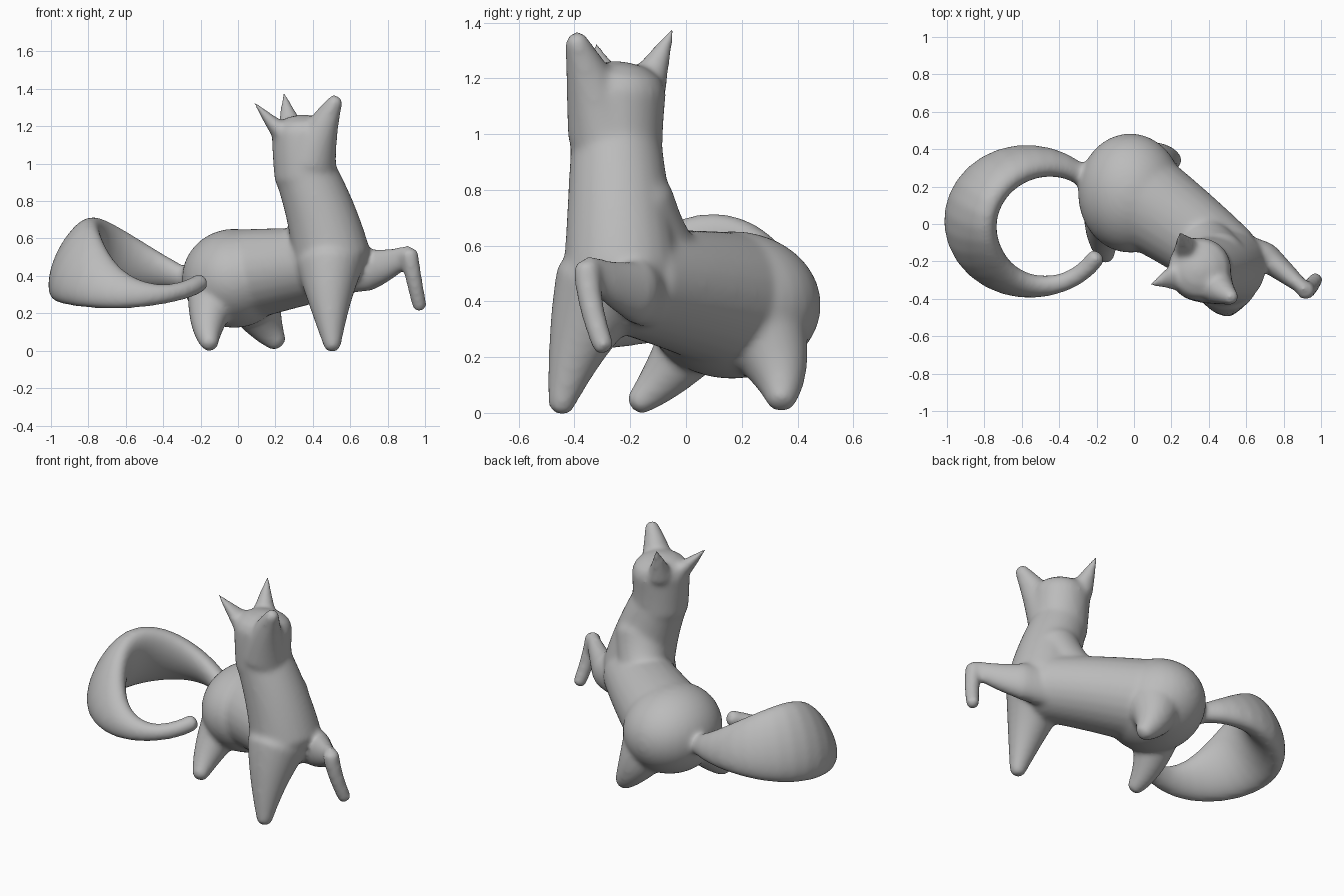
import bpy, bmesh, math
from mathutils import Vector, Matrix

if "Cube" in bpy.data.objects:
    bpy.data.objects.remove(bpy.data.objects["Cube"], do_unlink=True)

SIDES, STEPS = 24, 24
Y_AXIS, Z_AXIS = Vector((0, 1, 0)), Vector((0, 0, 1))
bm = bmesh.new()


def add_ring(centre, side, top):
    """Add one elliptical ring of vertices."""
    angles = [math.tau * k / SIDES for k in range(SIDES)]
    return [bm.verts.new(centre + side * math.cos(a) + top * math.sin(a)) for a in angles]


def loft(sections):
    """Join sections of centre, up direction, side radius and up radius, with domed ends."""
    centres = [section[0] for section in sections]
    last = len(sections) - 1
    dome = [(math.sin(a) * .6, math.cos(a)) for a in (0, .5, 1, 1.4)]
    rings = []
    for i, (centre, up, side_radius, up_radius) in enumerate(sections):
        tangent = (centres[min(i + 1, last)] - centres[max(i - 1, 0)]).normalized()
        side = up.cross(tangent).normalized()
        top = tangent.cross(side)
        if i == 0:
            caps = [(-rise, width) for rise, width in reversed(dome)]
        else:
            caps = dome if i == last else dome[:1]
        for rise, width in caps:
            middle = centre + tangent * rise * min(side_radius, up_radius)
            rings.append(add_ring(middle, side * side_radius * width, top * up_radius * width))
    for ring, following in zip(rings, rings[1:]):
        for k in range(SIDES):
            bm.faces.new((ring[k - 1], ring[k], following[k], following[k - 1]))
    bm.faces.new(rings[0][::-1])
    bm.faces.new(rings[-1])


def limb(start, bend, end, start_radius, end_radius, flat=1):
    """Tapered tube along a curve from start to end, pulled towards bend."""
    start, bend, end = Vector(start), Vector(bend), Vector(end)
    chord = (end - start).normalized()
    up = Y_AXIS if abs(chord.z) > .5 else Z_AXIS
    sections = []
    for i in range(STEPS + 1):
        t = i / STEPS
        centre = start.lerp(bend, t).lerp(bend.lerp(end, t), t)
        radius = start_radius + (end_radius - start_radius) * t
        sections.append((centre, up, radius * flat, radius))
    loft(sections)


def curling_tail(middle, reach_x, reach_y, first, final):
    """Broad tail curling round an ellipse, leaning in and swelling at the far side."""
    sections = []
    for i in range(STEPS + 1):
        angle = math.radians(first + (final - first) * i / STEPS)
        outward = Vector((reach_x * math.cos(angle), reach_y * math.sin(angle), 0))
        crest = angle - math.radians(150)
        rise = math.cos(crest * (1.4 if crest > 0 else 1)) * .1
        swell = max(0, math.cos((angle - math.radians(165)) * .66)) ** 2
        width = .05 + swell * .19
        lean = Z_AXIS * .75 - outward
        sections.append((middle + outward + Z_AXIS * rise, lean, width * .3 + .035, width))
    loft(sections)


# Rump
rump_shape = Matrix.LocRotScale(Vector((-.02, .165, .387)), None, Vector((.28, .32, .265)))
bmesh.ops.create_uvsphere(bm, u_segments=32, v_segments=20, radius=1, matrix=rump_shape)

# Trunk, and the withers that ease it into the neck
limb((0, .16, .4), (.25, 0, .44), (.5, -.2, .47), .25, .19, flat=1.06)
limb((.3, -.02, .5), (.4, -.12, .54), (.45, -.2, .75), .13, .16)

# Neck
limb((.5, -.23, .5), (.46, -.24, .72), (.36, -.25, .95), .21, .165)

# Head
limb((.36, -.25, .92), (.35, -.25, 1.05), (.35, -.24, 1.16), .165, .17)

# Raised muzzle
limb((.39, -.29, 1.02), (.44, -.345, 1.19), (.525, -.395, 1.34), .14, .04)

# Ears
limb((.23, -.28, 1.17), (.16, -.3, 1.24), (.085, -.325, 1.33), .08, .01, flat=.7)
limb((.285, -.14, 1.18), (.265, -.1, 1.27), (.245, -.045, 1.38), .075, .01)

# Standing front leg
limb((.49, -.3, .45), (.485, -.39, .27), (.505, -.45, .02), .18, .046)

# Raised front leg: shoulder, forearm, then shin
limb((.5, -.12, .43), (.62, -.15, .43), (.71, -.18, .435), .13, .115, flat=.7)
limb((.71, -.18, .435), (.82, -.27, .46), (.92, -.355, .52), .11, .05, flat=.7)
limb((.915, -.355, .52), (.935, -.355, .4), (.972, -.295, .235), .05, .04)

# Hind legs
limb((-.13, .05, .3), (-.18, -.06, .13), (-.15, -.175, .035), .14, .048)
limb((.08, .28, .28), (.13, .35, .14), (.21, .34, .045), .16, .055)

# Tail
curling_tail(Vector((-.51, 0, .4)), .365, .335, 45, 328)

bmesh.ops.recalc_face_normals(bm, faces=bm.faces)
mesh = bpy.data.meshes.new("fox_body")
bm.to_mesh(mesh)
bm.free()
fox = bpy.data.objects.new("fox_body", mesh)
bpy.context.collection.objects.link(fox)

# Fuse the parts into one soft skin
remesh = fox.modifiers.new("fuse", "REMESH")
remesh.mode = "VOXEL"
remesh.voxel_size = .012
remesh.use_smooth_shade = True
soften = fox.modifiers.new("soften", "SMOOTH")
soften.factor = .5
soften.iterations = 24

# Clay grey
clay = bpy.data.materials.new("clay_grey")
clay.use_nodes = True
grey = (.5, .5, .5, 1)
clay.diffuse_color = grey
clay.node_tree.nodes["Principled BSDF"].inputs["Base Color"].default_value = grey
mesh.materials.append(clay)
